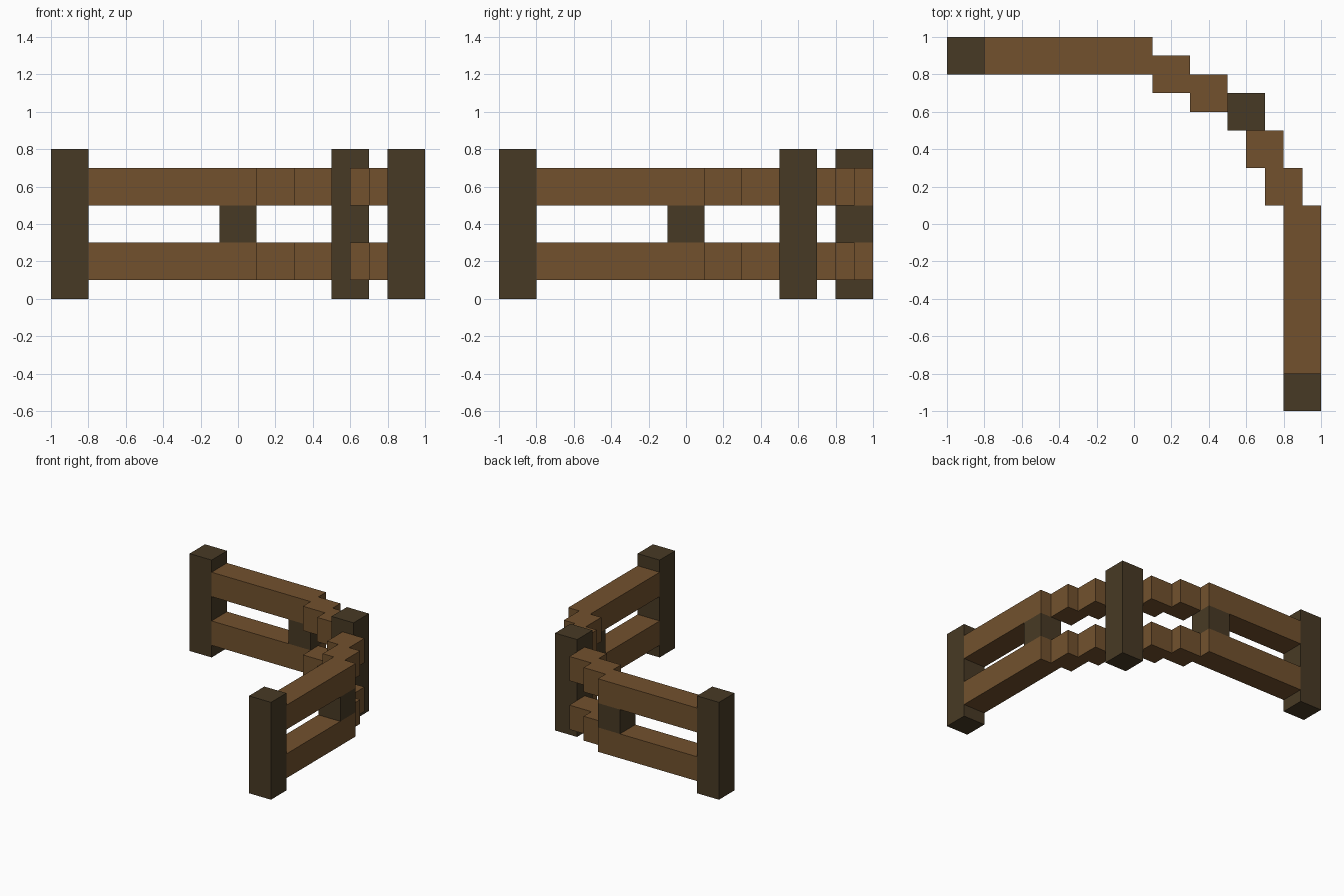
import bpy
import bmesh

cube = bpy.data.objects.get("Cube")
if cube:
    bpy.data.objects.remove(cube, do_unlink=True)


def make_material(name, rgb):
    mat = bpy.data.materials.new(name)
    mat.use_nodes = True
    colour = (*rgb, 1.0)
    mat.diffuse_color = colour
    mat.node_tree.nodes["Principled BSDF"].inputs["Base Color"].default_value = colour
    return mat


DARK = make_material("dark bark", (0.064, 0.042, 0.018))
PLANK = make_material("brown plank", (0.168, 0.083, 0.027))


def box(name, xs, ys, zs, mat):
    """Axis-aligned box between pairs of x, y and z limits."""
    bm = bmesh.new()
    bmesh.ops.create_cube(bm, size=1.0)
    for v in bm.verts:
        v.co = [lim[0] if c < 0 else lim[1] for c, lim in zip(v.co, (xs, ys, zs))]
    mesh = bpy.data.meshes.new(name)
    bm.to_mesh(mesh)
    bm.free()
    mesh.materials.append(mat)
    obj = bpy.data.objects.new(name, mesh)
    bpy.context.collection.objects.link(obj)


POST_Z = (0.0, 0.8)
RAILS = {"lower": (0.1, 0.3), "upper": (0.5, 0.7)}

# Corner post shared by both arms
box("corner_post", (0.5, 0.7), (0.5, 0.7), POST_Z, DARK)

# Both arms share one layout, mirrored across the x = y diagonal
for arm in ("back", "left"):
    def part(name, along, across, zs, mat):
        xs, ys = (along, across) if arm == "back" else (across, along)
        box(f"{arm}_{name}", xs, ys, zs, mat)

    part("end_post", (-1.0, -0.8), (0.8, 1.0), POST_Z, DARK)
    # Short block between the two rails
    part("spacer", (-0.1, 0.1), (0.8, 1.0), (0.3, 0.5), DARK)
    # Straight rails, then two stepped pieces towards the corner post
    for level, zs in RAILS.items():
        part(f"{level}_rail", (-0.8, 0.1), (0.8, 1.0), zs, PLANK)
        part(f"{level}_outer_step", (0.1, 0.3), (0.7, 0.9), zs, PLANK)
        part(f"{level}_inner_step", (0.3, 0.5), (0.6, 0.8), zs, PLANK)
